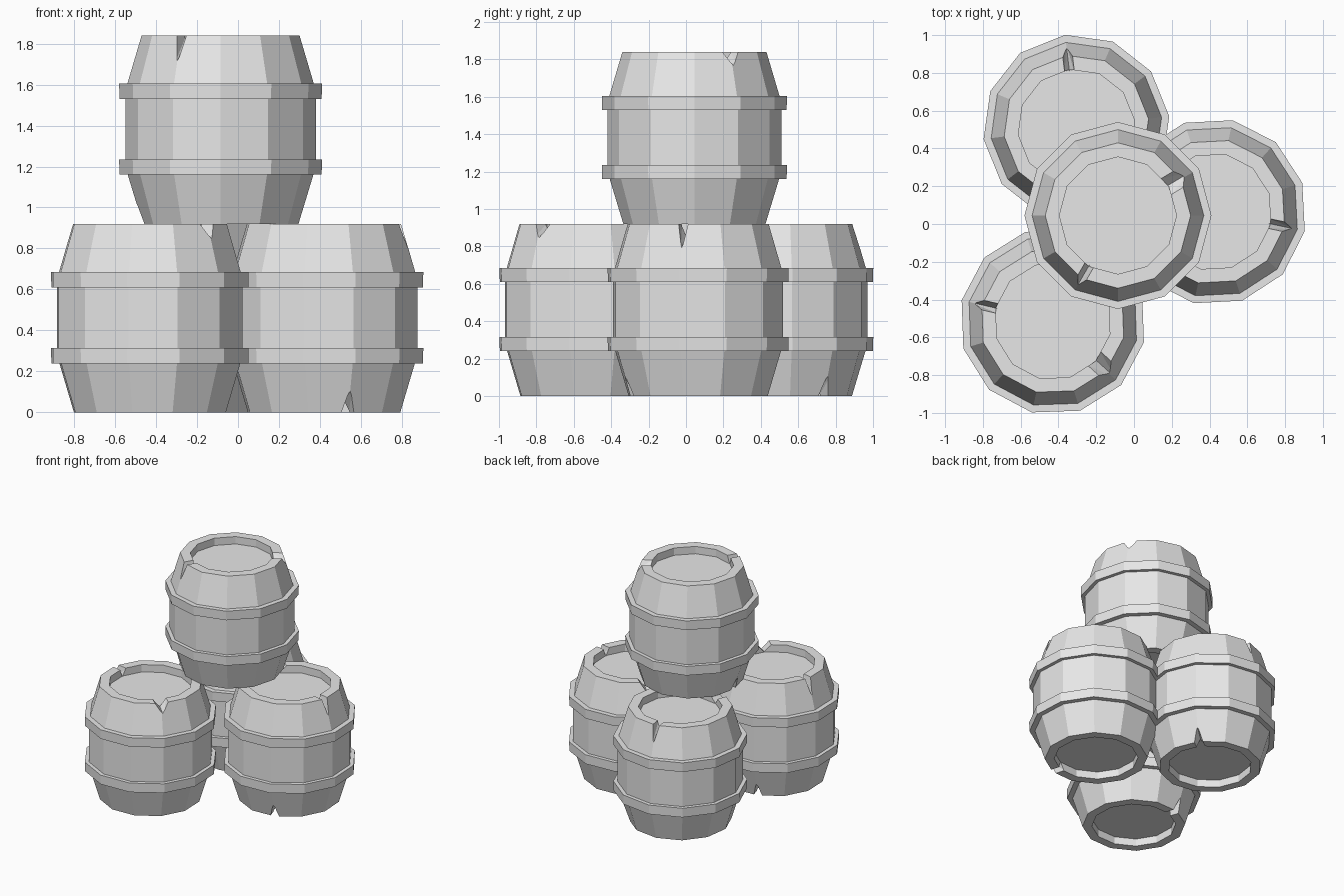
import bpy, bmesh
from math import sin, cos, pi, radians
from mathutils import Vector, Matrix

if "Cube" in bpy.data.objects:
    bpy.data.objects.remove(bpy.data.objects["Cube"], do_unlink=True)

SIDES = 12
HEIGHT = 0.92

grey = bpy.data.materials.new("plain_grey")
grey.use_nodes = True
COLOUR = (0.8, 0.8, 0.8, 1)
grey.diffuse_color = COLOUR
grey.node_tree.nodes["Principled BSDF"].inputs["Base Color"].default_value = COLOUR


def finish(bm, name):
    bmesh.ops.recalc_face_normals(bm, faces=bm.faces)
    mesh = bpy.data.meshes.new(name)
    bm.to_mesh(mesh)
    bm.free()
    mesh.materials.append(grey)
    return mesh


def link(name, mesh):
    obj = bpy.data.objects.new(name, mesh)
    bpy.context.collection.objects.link(obj)
    return obj


def lathe(name, profile, closed):
    """Turn a (radius, height) profile; open profiles get flat end caps."""
    bm = bmesh.new()
    rings = [[bm.verts.new((r * cos(2 * pi * i / SIDES), r * sin(2 * pi * i / SIDES), z))
              for i in range(SIDES)] for r, z in profile]
    pairs = list(zip(rings, rings[1:]))
    if closed:
        pairs.append((rings[-1], rings[0]))
    for low, high in pairs:
        for i in range(SIDES):
            j = (i + 1) % SIDES
            bm.faces.new((low[i], low[j], high[j], high[i]))
    if not closed:
        bm.faces.new(rings[0])
        bm.faces.new(rings[-1])
    return finish(bm, name)


def notch(angle, half_width, depth, rim, inward):
    """Wedge that chips the rim and slopes down towards the outside."""
    bm = bmesh.new()
    for radius, d in ((0.29, min(depth, 0.055)), (0.45, depth)):
        for t, z in ((-half_width, -0.02), (half_width, -0.02),
                     (-half_width, 0), (half_width, 0), (0, d)):
            bm.verts.new((radius, t, rim + inward * z))
    bmesh.ops.convex_hull(bm, input=bm.verts)
    bmesh.ops.transform(bm, matrix=Matrix.Rotation(radians(angle), 4, 'Z'), verts=bm.verts)
    return link("notch_cutter", finish(bm, "notch_cutter"))


# Barrel body with a recessed lid at both ends
body = link("body_blank", lathe("barrel_body", [
    (0.31, 0.06), (0.31, 0), (0.38, 0), (0.465, 0.28),
    (0.465, 0.65), (0.385, HEIGHT), (0.31, HEIGHT), (0.31, HEIGHT - 0.06)], False))

# Chips in the rims: two on top, one below
cutters = [notch(31, 0.05, 0.08, HEIGHT, -1),
           notch(240, 0.026, 0.14, HEIGHT, -1),
           notch(180, 0.032, 0.12, 0, 1)]
for cutter in cutters:
    cutter.hide_render = True
    mod = body.modifiers.new("chip", 'BOOLEAN')
    mod.operation = 'DIFFERENCE'
    mod.solver = 'EXACT'
    mod.object = cutter
bpy.context.view_layer.update()
body_mesh = bpy.data.meshes.new_from_object(
    body.evaluated_get(bpy.context.evaluated_depsgraph_get()))
body_mesh.name = "barrel_body_chipped"
body_mesh.materials.clear()
body_mesh.materials.append(grey)
for helper in cutters + [body]:
    bpy.data.objects.remove(helper, do_unlink=True)

# Hoops
hoop_meshes = {
    label: lathe(label, [(0.44, z), (0.493, z), (0.495, z + 0.075), (0.44, z + 0.075)], True)
    for label, z in (("lower_hoop", 0.24), ("upper_hoop", 0.61))}

# Three barrels on the ground and one stacked on top
STACK = {
    "back_barrel": (-0.305, 0.51, 0, -143),
    "left_barrel": (0.42, 0.065, 0, 108),
    "right_barrel": (-0.43, -0.515, 0, -73),
    "top_barrel": (-0.085, 0.045, HEIGHT, 0),
}
for name, (x, y, z, turn) in STACK.items():
    parts = {"body": body_mesh, **hoop_meshes}
    for part, mesh in parts.items():
        obj = link(f"{name}_{part}", mesh)
        obj.location = Vector((x, y, z))
        obj.rotation_euler.z = radians(turn)
